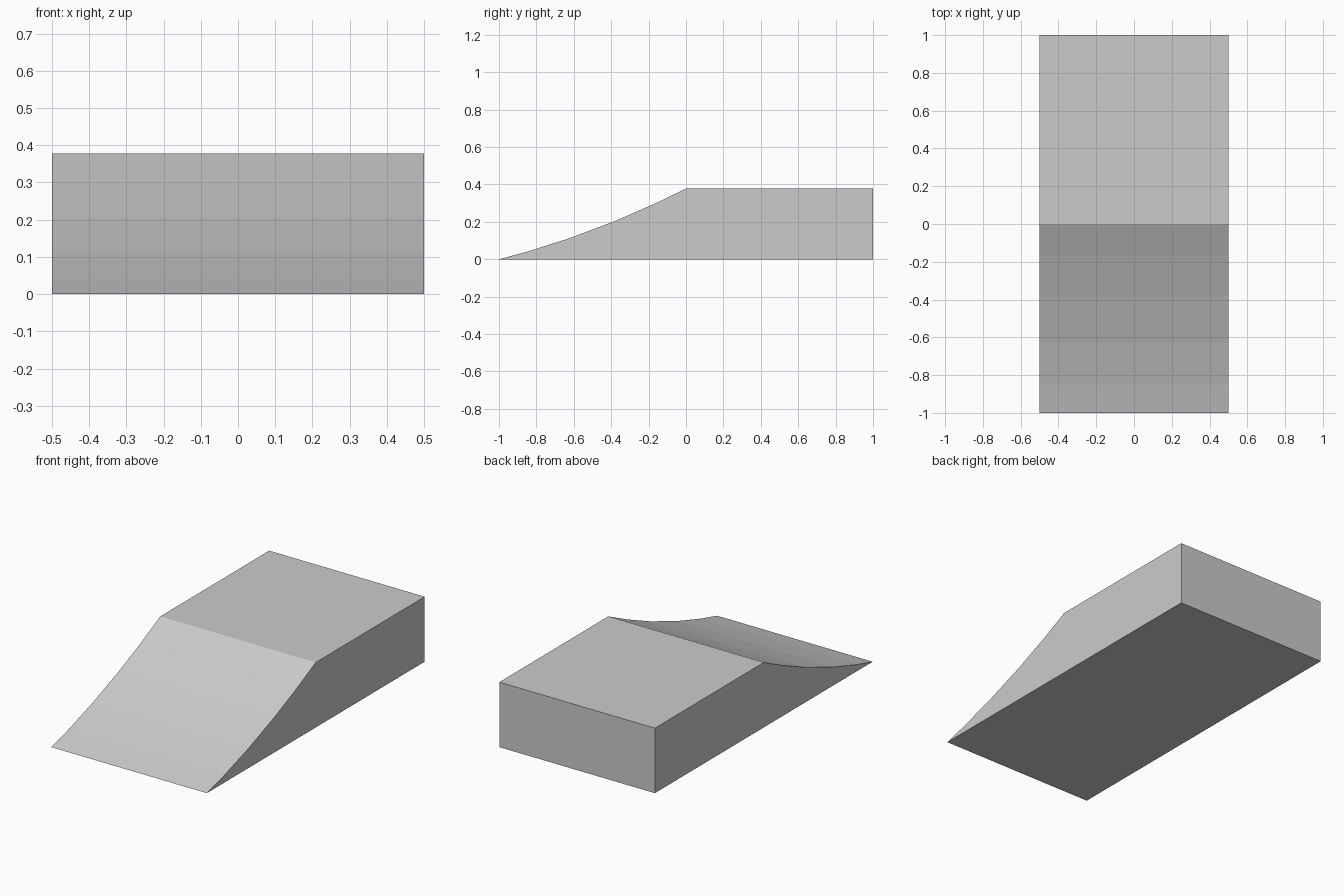
import bpy
import bmesh

cube = bpy.data.objects.get("Cube")
if cube:
    bpy.data.objects.remove(cube, do_unlink=True)

WIDTH, HEIGHT = 1.0, 0.378

# Plain grey material
grey = bpy.data.materials.new("light_grey")
grey.use_nodes = True
colour = (0.6, 0.6, 0.6, 1)
grey.diffuse_color = colour
grey.node_tree.nodes["Principled BSDF"].inputs["Base Color"].default_value = colour

# Side profile: concave faceted ramp, flat deck, vertical back
ramp = [(t - 1, 0.25 * t + (HEIGHT - 0.25) * t * t)
        for t in (0, 0.15, 0.37, 0.62, 0.83, 1)]
profile = ramp + [(1, HEIGHT), (1, 0)]

# Extrude the profile across the width
bm = bmesh.new()
side = bm.faces.new([bm.verts.new((-WIDTH / 2, y, z)) for y, z in profile])
extruded = bmesh.ops.extrude_face_region(bm, geom=[side], use_keep_orig=True)
moved = [v for v in extruded["geom"] if isinstance(v, bmesh.types.BMVert)]
bmesh.ops.translate(bm, verts=moved, vec=(WIDTH, 0, 0))
bmesh.ops.recalc_face_normals(bm, faces=bm.faces)

mesh = bpy.data.meshes.new("ramp_block")
bm.to_mesh(mesh)
bm.free()
mesh.materials.append(grey)
block = bpy.data.objects.new("ramp_block", mesh)
bpy.context.collection.objects.link(block)
